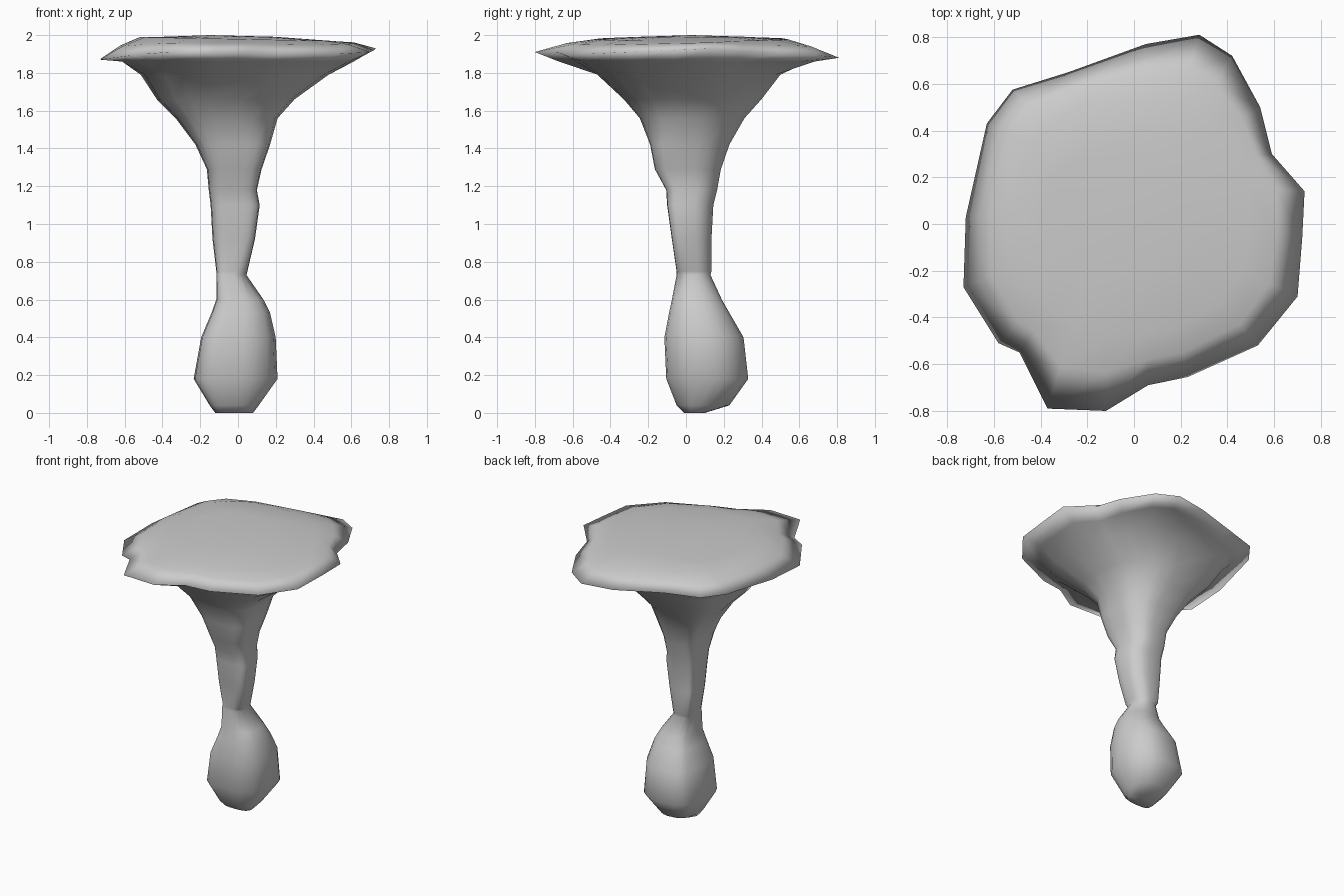
import bpy, bmesh, math

if "Cube" in bpy.data.objects:
    bpy.data.objects.remove(bpy.data.objects["Cube"])

# cap rim outline seen from above (x, y, z)
RIM = [(.73, .14, 1.93), (.59, .30, 1.91), (.54, .50, 1.90), (.42, .72, 1.89), (.28, .81, 1.88),
       (.05, .77, 1.88), (-.28, .65, 1.90), (-.52, .575, 1.90), (-.63, .43, 1.90), (-.72, .03, 1.88),
       (-.73, -.27, 1.87), (-.58, -.51, 1.89), (-.49, -.55, 1.90), (-.37, -.79, 1.91),
       (-.12, -.80, 1.91), (.06, -.69, 1.91), (.23, -.655, 1.90), (.53, -.52, 1.90),
       (.70, -.31, 1.91), (.72, -.06, 1.92)]

# z, x min, x max, y min, y max
BULB = [(0, -.12, .08, -.01, .10), (.04, -.15, .11, -.05, .23), (.18, -.235, .21, -.105, .33),
        (.40, -.195, .20, -.115, .305), (.53, -.14, .17, -.09, .23), (.60, -.115, .135, -.075, .19),
        (.73, -.115, .045, -.05, .13)]
STEM = [(.75, -.115, .05, -.05, .135), (.92, -.135, .09, -.075, .135), (1.10, -.145, .115, -.10, .145),
        (1.18, -.155, .10, -.105, .165), (1.29, -.165, .125, -.165, .185), (1.42, -.225, .17, -.19, .23)]
FLARE = [(1.56, -.33, .21, -.245, .31), (1.66, -.43, .30, -.33, .40), (1.79, -.515, .48, -.47, .50)]


def section(z, x0, x1, y0, y1, fl=1, bl=1, fr=1, br=1):
    """Oval section; a power below 1 makes that corner squarer (front/back, left/right)."""
    cx, cy, rx, ry = (x0 + x1) / 2, (y0 + y1) / 2, (x1 - x0) / 2, (y1 - y0) / 2
    ring = []
    for px, py, _ in RIM:
        a = math.atan2(py, px)
        c, s = math.cos(a), math.sin(a)
        p = (fr if s < 0 else br) if c > 0 else (fl if s < 0 else bl)
        ring.append((cx + rx * math.copysign(abs(c) ** p, c),
                     cy + ry * math.copysign(abs(s) ** p, s), z))
    return ring


rings = [section(*r, .5, .8, .8, .95) for r in BULB]
rings += [section(*r, .6, .4, .4, .95) for r in STEM]
rings += [section(*r, .75, .6, .6, 1) for r in FLARE]
# underside near the rim, rim, rounded shoulder and slightly tilted flat top
plateau = [(x, y, z - .02 * x) for x, y, z in section(1.979, -.52, .50, -.47, .54, .85, .85, .85, .85)]
shoulder = [((a[0] + b[0]) / 2, (a[1] + b[1]) / 2, (a[2] + b[2]) / 2 + .012)
            for a, b in zip(RIM, plateau)]
rings += [[(x * .84, y * .84, 1.86) for x, y, z in RIM], RIM, shoulder, plateau,
          section(1.991, -.40, .20, -.25, .32)]

bm = bmesh.new()
loops = [[bm.verts.new(p) for p in ring] for ring in rings]
n = len(RIM)
for low, high in zip(loops, loops[1:]):
    for i in range(n):
        j = (i + 1) % n
        bm.faces.new((low[i], low[j], high[j], high[i]))
bm.faces.new(loops[0][::-1])
peak = bm.verts.new((-.15, .03, 2.0))
for i in range(n):
    bm.faces.new((loops[-1][i], loops[-1][(i + 1) % n], peak))
bmesh.ops.recalc_face_normals(bm, faces=bm.faces)

mesh = bpy.data.meshes.new("mushroom")
bm.to_mesh(mesh)
bm.free()
mesh.shade_smooth()
obj = bpy.data.objects.new("mushroom", mesh)
bpy.context.collection.objects.link(obj)
